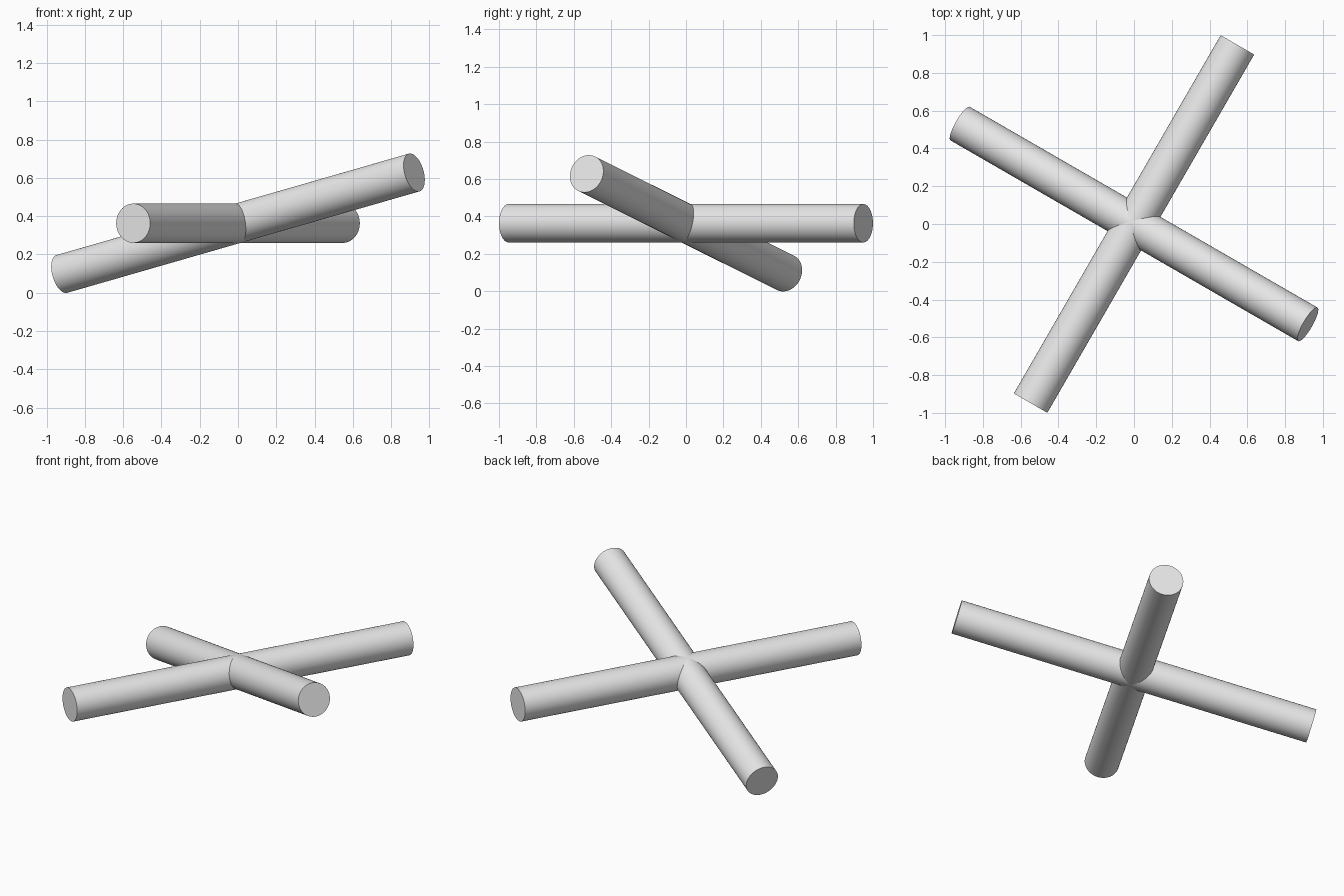
import bpy
import math
from mathutils import Vector

cube = bpy.data.objects.get("Cube")
if cube:
    bpy.data.objects.remove(cube, do_unlink=True)

RADIUS = 0.1025
LENGTH = 2.19
CENTRE = Vector((0, 0, 0.363))

# Single plain grey
grey = bpy.data.materials.new("light grey")
grey.use_nodes = True
colour = (0.8, 0.8, 0.8, 1)
grey.diffuse_color = colour
grey.node_tree.nodes["Principled BSDF"].inputs["Base Color"].default_value = colour


def rod(name, heading, pitch):
    """Capped round bar through the centre, by heading and upward pitch in degrees."""
    h, p = math.radians(heading), math.radians(pitch)
    axis = Vector((math.cos(h) * math.cos(p), math.sin(h) * math.cos(p), math.sin(p)))
    bpy.ops.mesh.primitive_cylinder_add(
        vertices=64, radius=RADIUS, depth=LENGTH, location=CENTRE,
        rotation=axis.to_track_quat('Z', 'Y').to_euler())
    bar = bpy.context.object
    bar.name = name
    bar.data.materials.append(grey)
    bpy.ops.object.shade_smooth_by_angle(angle=math.radians(30))
    return bar


# Level bar and the tilted bar crossing it at right angles
rod("level_rod", 60, 0)
rod("tilted_rod", -30, 14)
